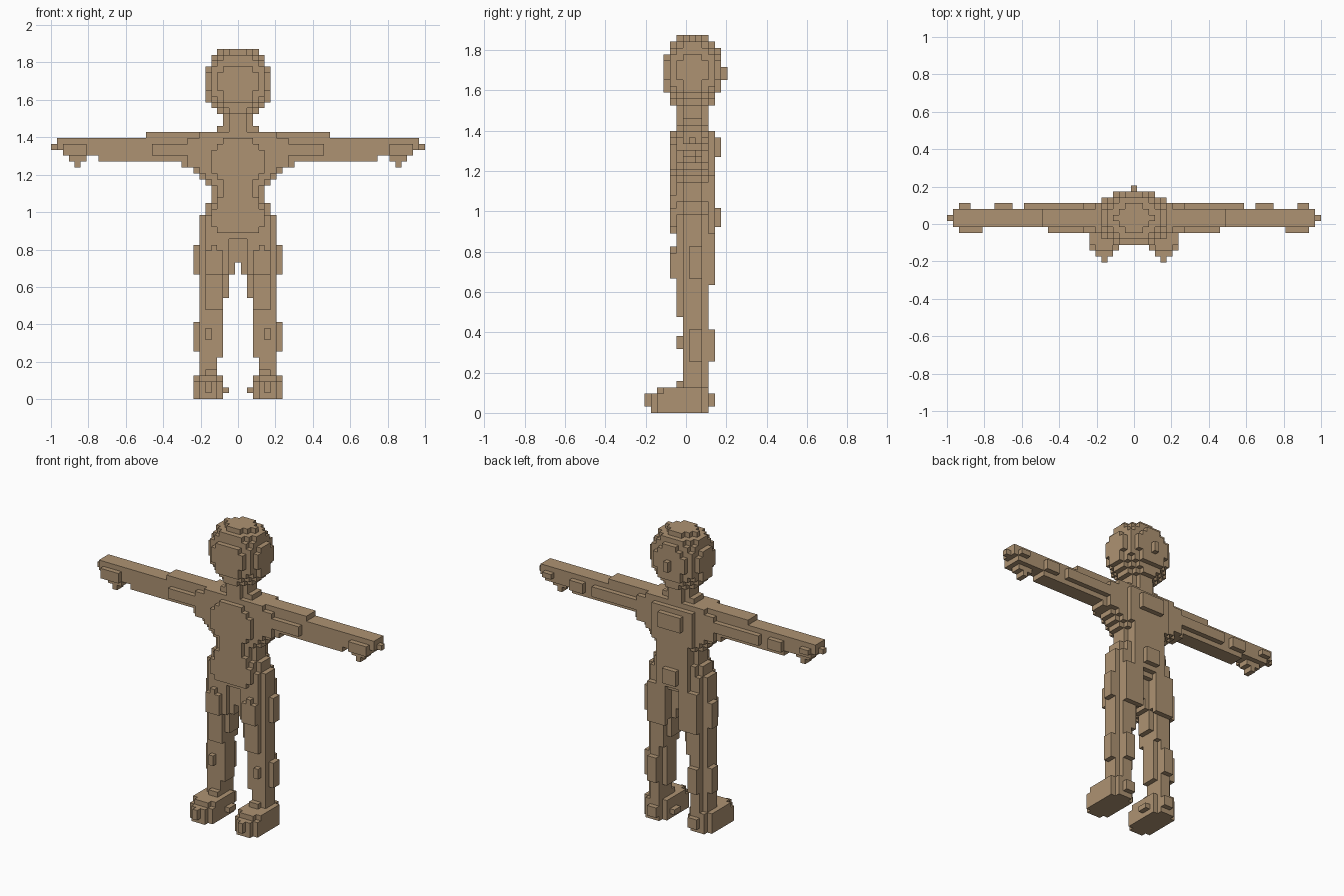
import bpy, bmesh
from mathutils import Vector

if "Cube" in bpy.data.objects:
    bpy.data.objects.remove(bpy.data.objects["Cube"])

V = 2 / 63          # cube size; cube (i, j, k) is centred at i*V, j*V, (k+0.5)*V
owner = {}          # cube -> part name

mat = bpy.data.materials.new("tan_clay")
mat.diffuse_color = (0.42, 0.29, 0.17, 1)
mat.use_nodes = True
mat.node_tree.nodes["Principled BSDF"].inputs["Base Color"].default_value = mat.diffuse_color


def put(part, x, y, z, sided=False):
    """Fill a block of cubes (inclusive ranges) and its mirror image in x."""
    for i in range(x[0], x[1] + 1):
        for j in range(y[0], y[1] + 1):
            for k in range(z[0], z[1] + 1):
                owner.setdefault((i, j, k), "left_" + part if sided else part)
                owner.setdefault((-i, j, k), "right_" + part if sided else part)


def limb(part, *blocks):
    for x, y, z in blocks:
        put(part, x, y, z, True)


# Head: stepped ellipsoid with a small knob at the back
for i in range(-6, 7):
    for j in range(-4, 7):
        for k in range(47, 59):
            d = (i / 5.75) ** 2 + ((j - 1) / 4.9) ** 2 + ((k - 52.75) / 6.2) ** 2
            if d < 1 and not (j == -3 and k > 55):
                owner[(i, j, k)] = "head"
put("head", (0, 0), (6, 6), (52, 53))

# Neck
put("neck", (0, 2), (0, 2), (45, 47))
put("neck", (0, 1), (-1, 3), (45, 47))
put("neck", (0, 3), (0, 2), (45, 45))

# Torso core: (bottom, top, half width)
for a, b, w in ((23, 25, 4), (26, 30, 6), (31, 32, 5), (33, 35, 4), (36, 36, 5),
                (37, 37, 6), (38, 38, 7), (39, 39, 9), (40, 43, 9), (44, 44, 7)):
    put("torso", (0, w), (0, 2), (a, b))
    put("torso", (0, w - 1), (-1, 3), (max(a, 27), b))
# Chest, belly and pelvis plate in front
for a, b, w in ((28, 28, 3), (29, 31, 4), (32, 33, 3), (34, 36, 2),
                (37, 37, 3), (38, 41, 4), (42, 42, 3), (43, 43, 2)):
    put("torso", (0, w), (-2, -2), (a, b))
# Back plate and its two raised pads
put("torso", (0, 3), (4, 4), (28, 36))
put("torso", (0, 4), (4, 4), (37, 43))
put("torso", (0, 2), (5, 5), (40, 42))
put("torso", (0, 1), (5, 5), (29, 31))

# Arms and hands
limb("arm",
     ((8, 23), (0, 2), (40, 43)), ((8, 15), (0, 2), (44, 44)),
     ((8, 14), (-1, -1), (41, 42)), ((8, 18), (3, 3), (41, 42)),
     ((21, 23), (3, 3), (41, 42)))
limb("hand",
     ((24, 29), (0, 2), (41, 43)), ((30, 30), (0, 2), (42, 43)),
     ((31, 31), (1, 1), (42, 42)), ((26, 29), (-1, -1), (41, 42)),
     ((28, 29), (3, 3), (42, 42)), ((26, 28), (0, 1), (40, 40)),
     ((27, 27), (0, 1), (39, 39)))

# Legs
limb("leg",
     ((1, 6), (0, 2), (21, 25)), ((2, 5), (-1, 3), (21, 26)),
     ((2, 6), (0, 2), (17, 20)), ((3, 5), (-1, 3), (15, 20)),
     ((3, 6), (0, 2), (7, 16)), ((4, 5), (3, 3), (3, 16)),
     ((4, 6), (0, 2), (4, 6)), ((4, 5), (-1, -1), (4, 4)),
     ((3, 5), (-2, -2), (21, 24)), ((4, 4), (-2, -2), (25, 25)),
     ((7, 7), (1, 2), (21, 25)), ((7, 7), (1, 2), (8, 12)),
     ((2, 5), (4, 4), (20, 27)), ((4, 5), (4, 4), (8, 12)),
     ((5, 5), (-1, -1), (10, 11)))

# Feet
limb("foot",
     ((3, 7), (-4, 2), (0, 2)), ((3, 7), (-3, 2), (3, 3)),
     ((4, 6), (-5, 3), (0, 2)), ((4, 6), (-4, 3), (3, 3)),
     ((5, 5), (-6, -6), (1, 2)), ((4, 5), (4, 4), (1, 2)),
     ((2, 2), (0, 1), (1, 1)))

# Skin every part with the outside faces of its cubes
DIRS = [Vector(d) for d in ((1, 0, 0), (-1, 0, 0), (0, 1, 0),
                            (0, -1, 0), (0, 0, 1), (0, 0, -1))]
for part in sorted(set(owner.values())):
    bm = bmesh.new()
    for cube, name in owner.items():
        if name != part:
            continue
        c = Vector((cube[0], cube[1], cube[2] + 0.5))
        for n in DIRS:
            if tuple(int(a + b) for a, b in zip(cube, n)) in owner:
                continue
            u = Vector((n.y, n.z, n.x))
            w = n.cross(u)
            bm.faces.new([bm.verts.new((c + (n + u * s + w * t) / 2) * V)
                          for s, t in ((-1, -1), (1, -1), (1, 1), (-1, 1))])
    bmesh.ops.remove_doubles(bm, verts=bm.verts, dist=V / 10)
    mesh = bpy.data.meshes.new(part)
    bm.to_mesh(mesh)
    bm.free()
    mesh.materials.append(mat)
    bpy.context.collection.objects.link(bpy.data.objects.new(part, mesh))
